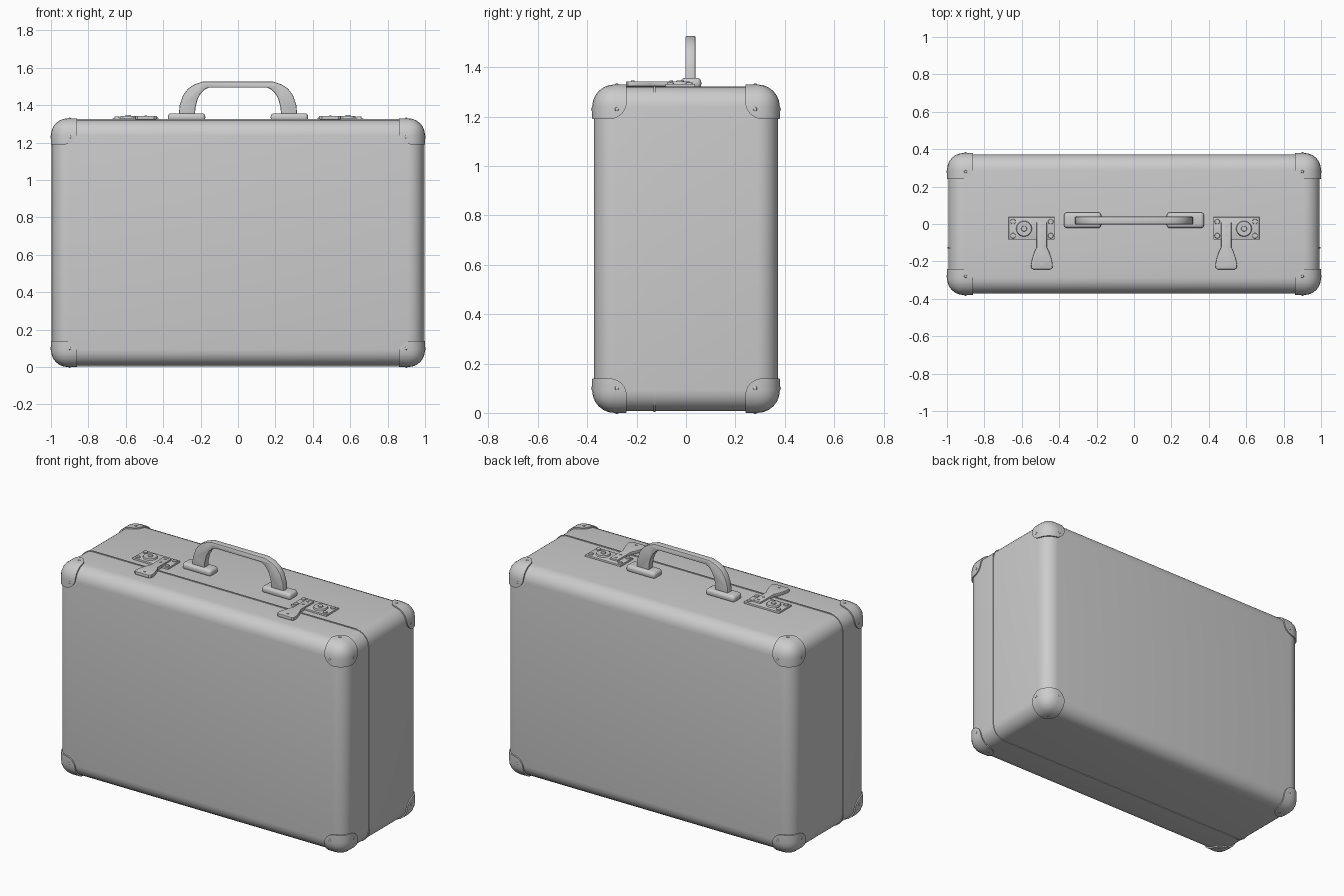
import bpy, bmesh
from math import radians
from mathutils import Matrix, Vector

if "Cube" in bpy.data.objects:
    bpy.data.objects.remove(bpy.data.objects["Cube"])

MID = 0.665          # height of the case centre
HALF = (0.993, 0.372, 0.657)
SEAM = -0.128


def finish(bm, name):
    bmesh.ops.recalc_face_normals(bm, faces=bm.faces)
    me = bpy.data.meshes.new(name)
    bm.to_mesh(me)
    bm.free()
    ob = bpy.data.objects.new(name, me)
    bpy.context.collection.objects.link(ob)
    return ob


def bevel(bm, edges, r, seg):
    bmesh.ops.bevel(bm, geom=edges, offset=r, offset_type='OFFSET', segments=seg,
                    profile=0.5, affect='EDGES', clamp_overlap=True)


def rounded_box(center, half, r, seg=5):
    bm = bmesh.new()
    bmesh.ops.create_cube(bm, size=2)
    bmesh.ops.scale(bm, vec=half, verts=bm.verts)
    bevel(bm, bm.edges[:], r, seg)
    bmesh.ops.translate(bm, vec=center, verts=bm.verts)
    return bm


def slice_y(bm, y, keep_front):
    n = (0, 1, 0) if keep_front else (0, -1, 0)
    res = bmesh.ops.bisect_plane(bm, geom=bm.verts[:] + bm.edges[:] + bm.faces[:], dist=1e-6,
                                 plane_co=(0, y, 0), plane_no=n, clear_outer=True)
    edges = [e for e in res['geom_cut'] if isinstance(e, bmesh.types.BMEdge)]
    bmesh.ops.holes_fill(bm, edges=edges, sides=0)


def prism(name, pts, depth, r=0.004, seg=2):
    # extrude a closed 3D outline along the depth vector, softening the rims
    bm = bmesh.new()
    f = bm.faces.new([bm.verts.new(p) for p in pts])
    ext = bmesh.ops.extrude_face_region(bm, geom=[f], use_keep_orig=True)
    bmesh.ops.translate(bm, vec=depth, verts=[v for v in ext['geom'] if isinstance(v, bmesh.types.BMVert)])
    d = Vector(depth).normalized()
    rim = [e for e in bm.edges if abs((e.verts[0].co - e.verts[1].co).normalized().dot(d)) < 0.5]
    bevel(bm, rim, r, seg)
    return finish(bm, name)


def disc(name, x, y, z0, z1, r, r2=None, seg=24):
    bm = bmesh.new()
    bmesh.ops.create_cone(bm, cap_ends=True, segments=seg, radius1=r, radius2=r2 or r * 0.85, depth=z1 - z0,
                          matrix=Matrix.Translation((x, y, (z0 + z1) / 2)))
    return finish(bm, name)


def mirrored(ob, sx, sy=1, sz=1):
    # mirrored copy about the centre of the case
    m = (Matrix.Translation((0, 0, MID)) @ Matrix.Diagonal((sx, sy, sz, 1))
         @ Matrix.Translation((0, 0, -MID)))
    c = ob.copy()
    c.data = ob.data.copy()
    c.data.transform(m)
    if sx * sy * sz < 0:
        c.data.flip_normals()
    bpy.context.collection.objects.link(c)
    return c


# case shell: front lid, rear body, and the thin proud strip at the seam
C = (0, 0, MID)
bm = rounded_box(C, HALF, 0.085, 6)
slice_y(bm, SEAM - 0.004, True)
finish(bm, "front_lid")
bm = rounded_box(C, HALF, 0.085, 6)
slice_y(bm, SEAM + 0.004, False)
finish(bm, "rear_body")
bm = rounded_box(C, [h + 0.004 for h in HALF], 0.088, 6)
slice_y(bm, SEAM + 0.004, True)
slice_y(bm, SEAM - 0.004, False)
finish(bm, "seam_strip")

# corner cap: slightly larger shell trimmed to a rounded corner block
cap = finish(rounded_box(C, (1.0, 0.38, 0.665), 0.09, 6), "corner_cap_raw")
corner = Vector((1, -0.38, 1.33))
cutter = finish(rounded_box(corner + Vector((0.03, -0.03, 0.03)), (0.17, 0.17, 0.17), 0.07, 6), "cap_cutter")
cutter.hide_render = True
mod = cap.modifiers.new("trim", 'BOOLEAN')
mod.operation = 'INTERSECT'
mod.solver = 'EXACT'
mod.object = cutter
bpy.context.view_layer.update()
deps = bpy.context.evaluated_depsgraph_get()
cap_mesh = bpy.data.meshes.new_from_object(cap.evaluated_get(deps))
corner_cap = bpy.data.objects.new("corner_cap", cap_mesh)
bpy.context.collection.objects.link(corner_cap)
for ob in (cap, cutter):
    bpy.data.objects.remove(ob)

# three small rivets on each cap, one per face
bm = bmesh.new()
for k in range(3):
    p = corner + Vector((-0.1, 0.1, -0.1))
    p[k] = corner[k]
    s = [1, 1, 1]
    s[k] = 0.5
    bmesh.ops.create_uvsphere(bm, u_segments=10, v_segments=6, radius=0.008,
                              matrix=Matrix.Translation(p) @ Matrix.Diagonal((*s, 1)))
rivets = finish(bm, "corner_rivets")
for sx in (1, -1):
    for sy in (1, -1):
        for sz in (1, -1):
            if (sx, sy, sz) != (1, 1, 1):
                mirrored(corner_cap, sx, sy, sz)
                mirrored(rivets, sx, sy, sz)

# carrying handle: arched grip
outer = [(-0.318, 1.33), (-0.312, 1.40), (-0.294, 1.453), (-0.268, 1.488), (-0.235, 1.51), (-0.187, 1.527)]
inner = [(-0.157, 1.494), (-0.18, 1.483), (-0.20, 1.462), (-0.217, 1.43), (-0.227, 1.39), (-0.232, 1.33)]
loop = outer + [(-x, z) for x, z in reversed(outer)] + [(-x, z) for x, z in reversed(inner)] + inner
prism("handle_grip", [(x, -0.003, z) for x, z in loop], (0, 0.042, 0), 0.006)

# handle mounts
mount = finish(rounded_box((-0.275, 0.02, 1.335), (0.1, 0.042, 0.022), 0.018, 4), "handle_mount")
parts = [mount]

# latch: base plate, lock button and corner screws
plate = [(-0.67, -0.083), (-0.425, -0.083), (-0.425, 0.037), (-0.67, 0.037)]
parts.append(prism("latch_plate", [(x, y, 1.315) for x, y in plate], (0, 0, 0.018)))
parts.append(disc("lock_button", -0.588, -0.025, 1.33, 1.342, 0.043, 0.039, 32))
parts.append(disc("lock_center", -0.588, -0.025, 1.34, 1.347, 0.016))
for x in (-0.647, -0.445):
    for y in (0.013, -0.063):
        parts.append(disc("latch_screw", x, y, 1.33, 1.339, 0.015))

# latch hasp: narrow strap flaring to a thumb tab across the seam
side = [(0.027, 0.008), (0.027, -0.125), (0.038, -0.145), (0.05, -0.18), (0.058, -0.215), (0.056, -0.235), (0.045, -0.243)]
hx = -0.493
outline = [(hx + w, y) for w, y in side] + [(hx - w, y) for w, y in reversed(side)]
parts.append(prism("latch_hasp", [(x, y, 1.322) for x, y in outline], (0, 0, 0.021)))
parts.append(disc("hasp_rivet", hx, -0.215, 1.34, 1.346, 0.008, seg=12))
for y in (-0.015, -0.06):
    parts.append(disc("hasp_rivet", hx, y, 1.34, 1.346, 0.008, seg=12))
for ob in parts:
    mirrored(ob, -1)

# smooth shading with crisp edges
for ob in bpy.context.scene.objects:
    ob.select_set(ob.type == 'MESH')
bpy.context.view_layer.objects.active = corner_cap
bpy.ops.object.shade_smooth_by_angle(angle=radians(32))
